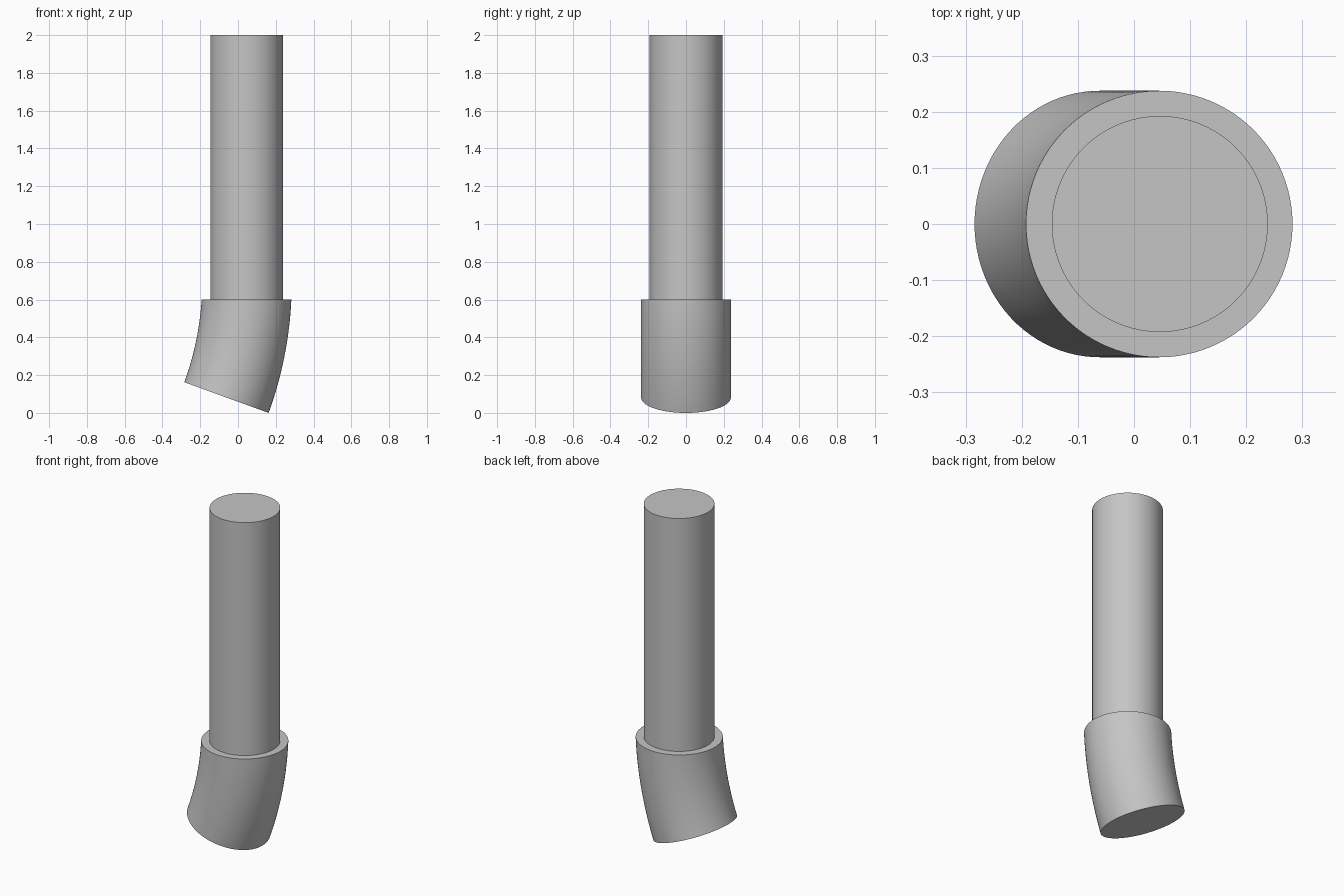
import bpy
import bmesh
from math import sin, cos, radians
from mathutils import Matrix

SEGMENTS = 96

cube = bpy.data.objects.get("Cube")
if cube:
    bpy.data.objects.remove(cube, do_unlink=True)

grey = bpy.data.materials.new("plain grey")
grey.use_nodes = True
grey.diffuse_color = (0.56, 0.56, 0.56, 1)
grey.node_tree.nodes["Principled BSDF"].inputs["Base Color"].default_value = grey.diffuse_color


def loft(name, radius, stations):
    """Capped round tube through (x, z, tilt) stations."""
    bm = bmesh.new()
    rings = []
    for x, z, tilt in stations:
        place = Matrix.Translation((x, 0, z)) @ Matrix.Rotation(tilt, 4, "Y")
        rings.append(bmesh.ops.create_circle(
            bm, segments=SEGMENTS, radius=radius, matrix=place)["verts"])
    for a, b in zip(rings, rings[1:]):
        for i in range(SEGMENTS):
            j = (i + 1) % SEGMENTS
            bm.faces.new((a[i], a[j], b[j], b[i]))
    bm.faces.new(rings[0])
    bm.faces.new(rings[-1])
    bmesh.ops.recalc_face_normals(bm, faces=bm.faces)
    mesh = bpy.data.meshes.new(name)
    bm.to_mesh(mesh)
    bm.free()
    mesh.materials.append(grey)
    obj = bpy.data.objects.new(name, mesh)
    bpy.context.collection.objects.link(obj)
    bpy.ops.object.select_all(action="DESELECT")
    obj.select_set(True)
    bpy.context.view_layer.objects.active = obj
    bpy.ops.object.shade_smooth_by_angle(angle=radians(35))
    return obj


# Straight upper shaft
loft("shaft", 0.1925, [(0.046, 0.59, 0), (0.046, 2, 0)])

# Wider lower sleeve, swept along an arc from a level top to a tilted foot
start, end, bend_radius, steps = radians(3.1), radians(20), 1.802, 24
path = []
for i in range(steps + 1):
    t = i / steps
    a = start + (end - start) * t
    path.append((0.045 - bend_radius * (cos(start) - cos(a)),
                 0.6 - bend_radius * (sin(a) - sin(start)),
                 end * t))
loft("bent_sleeve", 0.2375, path)
